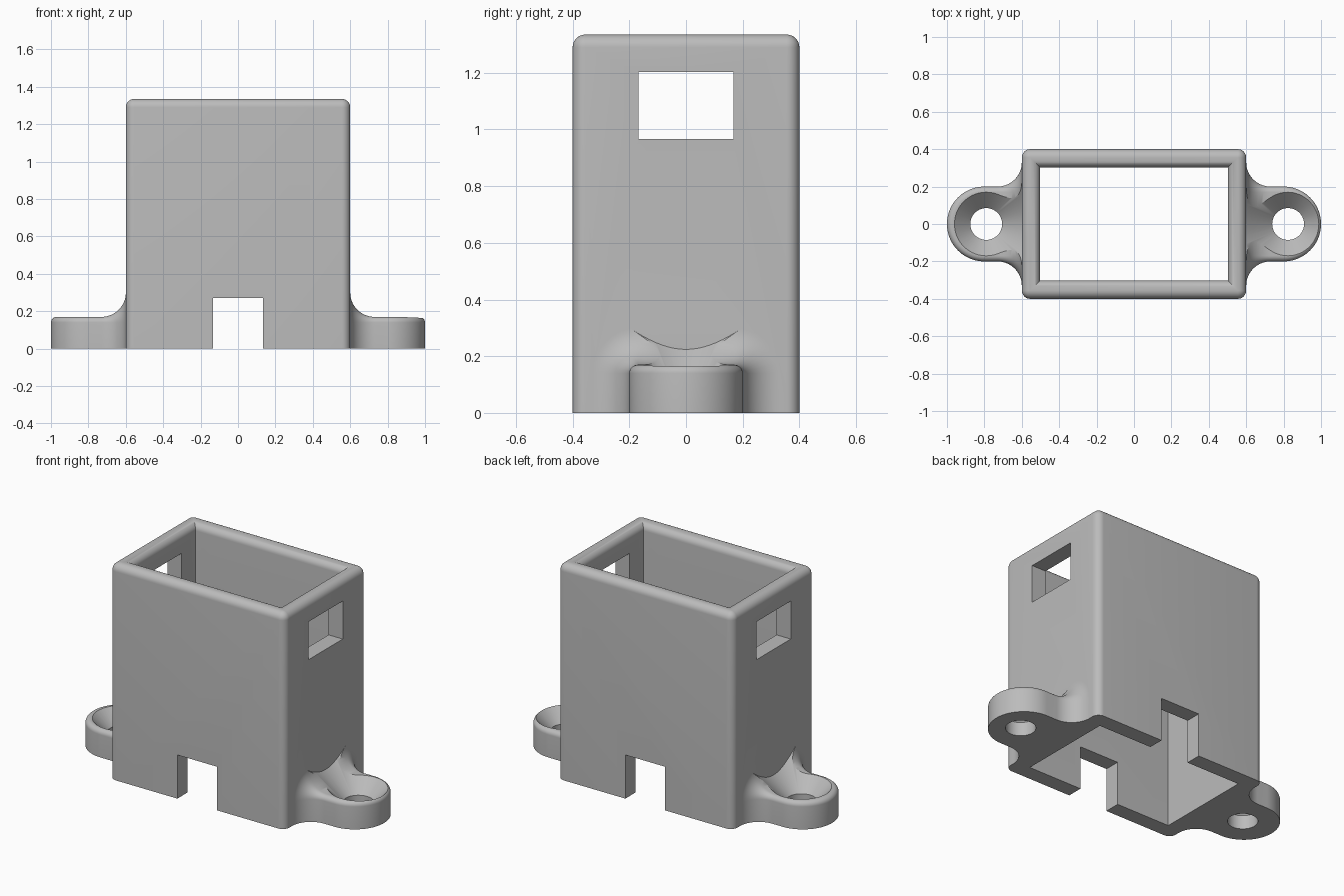
import bpy, bmesh
from math import sin, cos, pi, radians

cube = bpy.data.objects.get("Cube")
if cube:
    bpy.data.objects.remove(cube)

grey = bpy.data.materials.new("plain grey")
grey.use_nodes = True
grey.diffuse_color = (0.5, 0.5, 0.5, 1)
grey.node_tree.nodes["Principled BSDF"].inputs["Base Color"].default_value = (0.5, 0.5, 0.5, 1)


def loft(name, rings, closed=False, cap_end=True):
    """Skin a list of equal-length point rings into a solid."""
    bm = bmesh.new()
    vs = [[bm.verts.new(p) for p in ring] for ring in rings]
    n = len(vs[0])
    pairs = list(zip(vs, vs[1:])) + ([(vs[-1], vs[0])] if closed else [])
    for a, b in pairs:
        for i in range(n):
            j = (i + 1) % n
            bm.faces.new((a[i], a[j], b[j], b[i]))
    if not closed:
        bm.faces.new(vs[0])
        if cap_end:
            bm.faces.new(vs[-1])
    bmesh.ops.remove_doubles(bm, verts=bm.verts, dist=1e-5)
    bmesh.ops.recalc_face_normals(bm, faces=bm.faces)
    me = bpy.data.meshes.new(name)
    bm.to_mesh(me)
    bm.free()
    me.materials.append(grey)
    ob = bpy.data.objects.new(name, me)
    bpy.context.collection.objects.link(ob)
    return ob


def box(name, x, y, z0, z1):
    return loft(name, [[(-x, -y, z), (x, -y, z), (x, y, z), (-x, y, z)] for z in (z0, z1)])


def boolean(target, tool, op):
    """Apply a boolean and discard the tool object."""
    mod = target.modifiers.new("cut", 'BOOLEAN')
    mod.object, mod.operation, mod.solver = tool, op, 'EXACT'
    bpy.context.view_layer.objects.active = target
    bpy.ops.object.modifier_apply(modifier=mod.name)
    bpy.data.objects.remove(tool)


# Case: open rectangular tube with rounded corners and a rounded rim
HX, HY, TOP, WALL, ROUND = 0.6, 0.4, 1.335, 0.097, 0.045
STEPS = 8


def case_ring(inset, z):
    r = max(ROUND - inset, 0)
    cx, cy = HX - inset - r, HY - inset - r
    pts = []
    for q, (sx, sy) in enumerate([(1, 1), (-1, 1), (-1, -1), (1, -1)]):
        for k in range(STEPS + 1):
            a = (q + k / STEPS) * pi / 2
            pts.append((sx * cx + r * cos(a), sy * cy + r * sin(a), z))
    return pts


rim = [k / STEPS * pi / 2 for k in range(STEPS + 1)]
rings = [case_ring(0, 0)]
rings += [case_ring(ROUND * (1 - cos(a)), TOP - ROUND * (1 - sin(a))) for a in rim]
rings += [case_ring(WALL - ROUND * (1 - cos(a)), TOP - ROUND * (1 - sin(a))) for a in reversed(rim)]
rings += [case_ring(WALL, 0)]
case = loft("mounting_case", rings, closed=True)

# Mounting ear: filleted neck followed by a half-round end
EAR_X, EAR_R, EAR_H, EDGE, FILLET = 0.8, 0.2, 0.17, 0.03, 0.13


def ear_section(grow):
    w, h, c = EAR_R + grow, EAR_H + grow, EDGE + grow
    half = [(w, 0)] + [(w - c + c * cos(a), h - c + c * sin(a)) for a in rim]
    return half + [(0, h)] + [(-u, z) for u, z in reversed(half)] + [(0, 0)]


def make_ear(name, side, hole_x):
    stations = [(HX - 0.05, FILLET)]
    for k in range(17):
        a = k / 16 * pi / 2
        stations.append((HX + FILLET * (1 - cos(a)), FILLET * (1 - sin(a))))
    ear_rings = [[(side * x, u, z) for u, z in ear_section(g)] for x, g in stations]
    for k in range(25):
        t = k / 24 * pi / 2
        ear_rings.append([(side * (EAR_X + abs(u) * sin(t)), u * cos(t), z)
                          for u, z in ear_section(0)])
    ear = loft(name, ear_rings, cap_end=False)
    # Screw hole opening into a 45 degree countersink
    profile = [(0.085, -0.1), (0.085, 0.085), (0.45, 0.45)]
    drill = loft("drill", [[(hole_x + r * cos(i * pi / 36), r * sin(i * pi / 36), z)
                            for i in range(72)] for r, z in profile])
    boolean(ear, drill, 'DIFFERENCE')
    return ear


for name, side, hole_x in (("left_ear", 1, 0.824), ("right_ear", -1, -0.79)):
    boolean(case, make_ear(name, side, hole_x), 'UNION')

# Side windows and the cable notches in front and back
boolean(case, box("window_cutter", 0.9, 0.167, 0.967, 1.202), 'DIFFERENCE')
boolean(case, box("notch_cutter", 0.135, 0.7, -0.1, 0.27), 'DIFFERENCE')

# Smooth shading with sharp edges kept
bpy.ops.object.select_all(action='DESELECT')
case.select_set(True)
bpy.context.view_layer.objects.active = case
bpy.ops.object.shade_smooth_by_angle(angle=radians(30))
